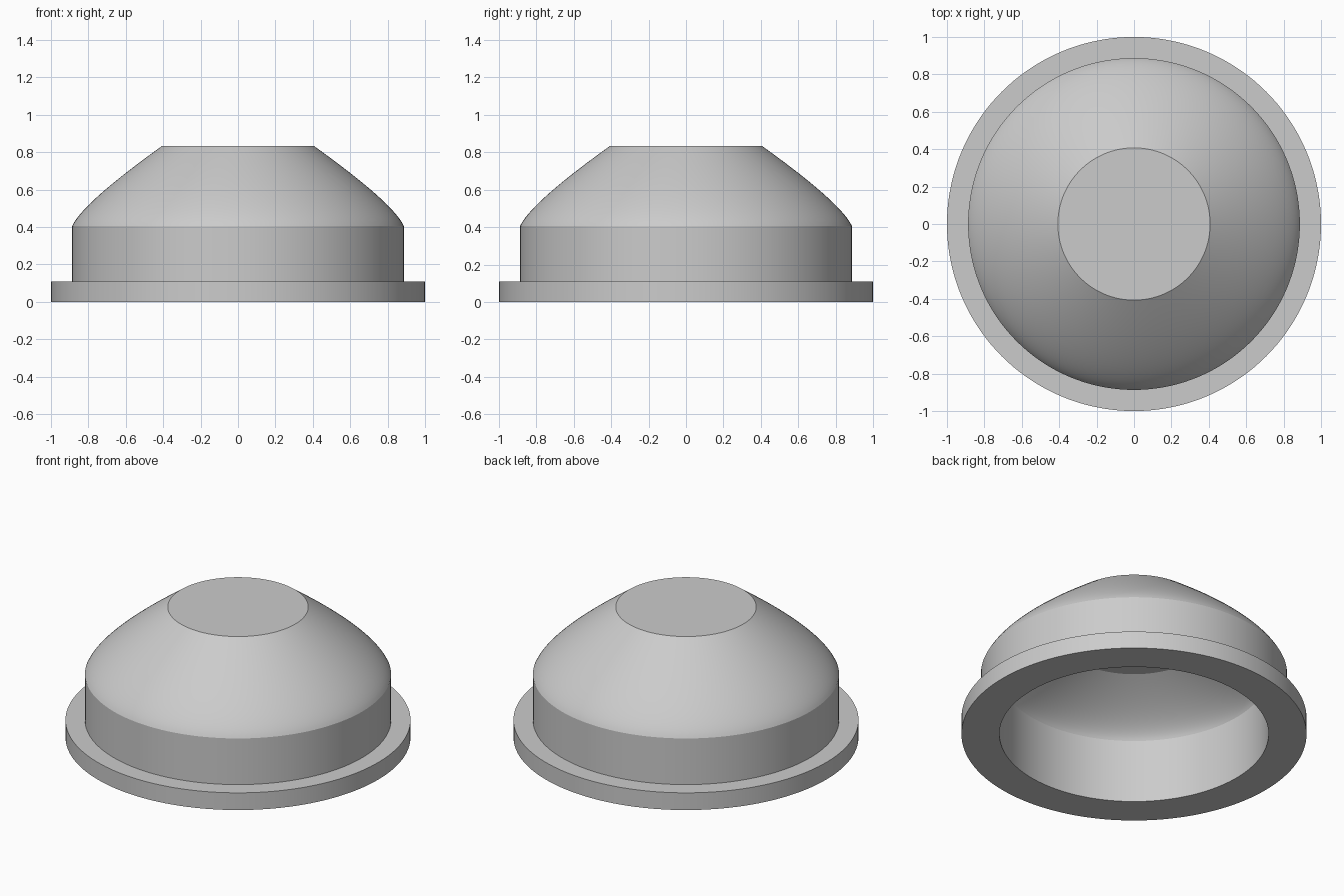
import bpy, bmesh, math
from mathutils import Vector

cube = bpy.data.objects.get("Cube")
if cube:
    bpy.data.objects.remove(cube, do_unlink=True)

STEPS = 144

# Plain grey material
grey = bpy.data.materials.new("plain_grey")
grey.use_nodes = True
colour = (0.6, 0.6, 0.6, 1.0)
grey.diffuse_color = colour
for node in grey.node_tree.nodes:
    if node.type == 'BSDF_PRINCIPLED':
        node.inputs["Base Color"].default_value = colour


def bend(start, control, end, count=18):
    """Points along a quadratic curve, given as (radius, height)."""
    a, b, c = Vector(start), Vector(control), Vector(end)
    points = []
    for i in range(count + 1):
        t = i / count
        points.append(tuple(a * (1 - t) ** 2 + b * 2 * t * (1 - t) + c * t * t))
    return points


def lathe(name, profile, material):
    """Spin a (radius, height) profile around the z axis."""
    bm = bmesh.new()
    verts = [bm.verts.new((r, 0, z)) for r, z in profile]
    edges = [bm.edges.new(pair) for pair in zip(verts, verts[1:])]
    bmesh.ops.spin(bm, geom=verts + edges, cent=(0, 0, 0), axis=(0, 0, 1),
                   angle=math.tau, steps=STEPS, use_merge=False)
    bmesh.ops.remove_doubles(bm, verts=bm.verts[:], dist=0.0001)
    bmesh.ops.recalc_face_normals(bm, faces=bm.faces[:])
    mesh = bpy.data.meshes.new(name)
    bm.to_mesh(mesh)
    bm.free()
    mesh.materials.append(material)
    obj = bpy.data.objects.new(name, mesh)
    bpy.context.collection.objects.link(obj)
    bpy.ops.object.select_all(action='DESELECT')
    obj.select_set(True)
    bpy.context.view_layer.objects.active = obj
    bpy.ops.object.shade_smooth_by_angle(angle=math.radians(15))
    return obj


# Outside: flat top, domed shoulder, straight wall, flange
shoulder = bend((0.407, 0.833), (0.83, 0.53), (0.887, 0.405))
outside = [(0, 0.833)] + shoulder + [(0.887, 0.11), (1.0, 0.11), (1.0, 0)]

# Inside: straight bore, domed shoulder, flat ceiling
hollow = bend((0.78, 0.405), (0.74, 0.5), (0.43, 0.65))
inside = [(0.78, 0)] + hollow + [(0, 0.65)]

lathe("hollow_flanged_cap", outside + inside, grey)
